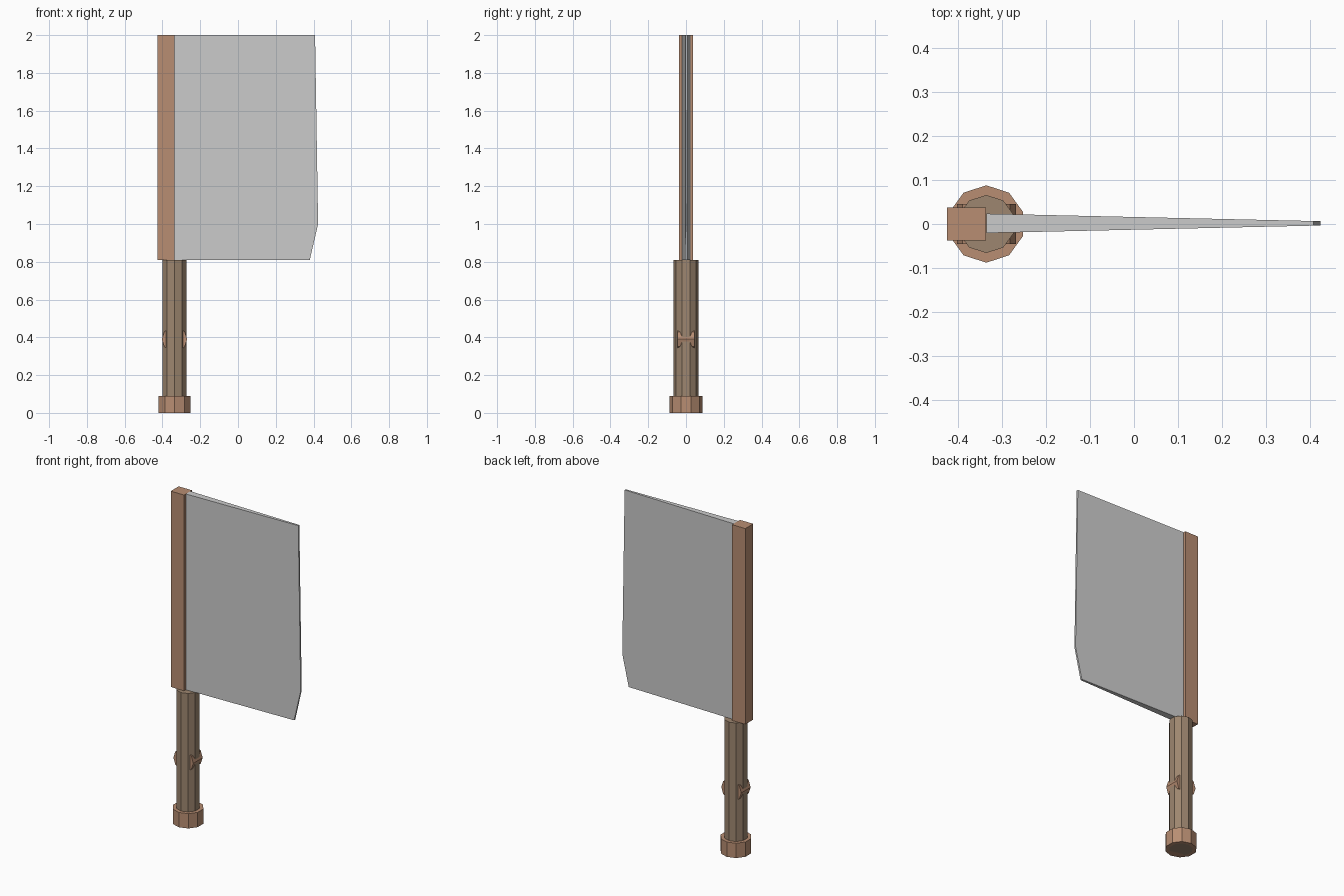
import bpy, bmesh, math
from mathutils import Matrix

if "Cube" in bpy.data.objects:
    bpy.data.objects.remove(bpy.data.objects["Cube"])

HX = -0.336  # handle axis


def material(name, rgb):
    m = bpy.data.materials.new(name)
    m.diffuse_color = (*rgb, 1)
    m.use_nodes = True
    m.node_tree.nodes["Principled BSDF"].inputs["Base Color"].default_value = m.diffuse_color
    return m


wood = material("brown_wood", (0.48, 0.27, 0.17))
grip = material("dark_grip", (0.34, 0.24, 0.16))


def finish(name, bm, mat=None):
    bmesh.ops.recalc_face_normals(bm, faces=bm.faces)
    me = bpy.data.meshes.new(name)
    bm.to_mesh(me)
    bm.free()
    ob = bpy.data.objects.new(name, me)
    bpy.context.collection.objects.link(ob)
    if mat:
        me.materials.append(mat)
    return ob


def decagon(name, radius, depth, matrix, mat):
    bm = bmesh.new()
    bmesh.ops.create_cone(bm, cap_ends=True, segments=10, radius1=radius,
                          radius2=radius, depth=depth, matrix=matrix)
    return finish(name, bm, mat)


# ten-sided handle and pommel, one corner pointing along y
decagon("handle", 0.066, 0.81,
        Matrix.Translation((HX, 0, 0.405)) @ Matrix.Rotation(math.pi / 2, 4, 'Z')
        @ Matrix.Rotation(math.pi / 2, 4, 'Z'), grip)
decagon("pommel", 0.088, 0.09, Matrix.Translation((HX, 0, 0.045)), wood)

# rivet through the grip, corners pointing along x
decagon("rivet", 0.067, 0.09,
        Matrix.Translation((HX, 0, 0.39)) @ Matrix.Rotation(math.pi / 2, 4, 'X')
        @ Matrix.Rotation(math.pi / 2, 4, 'Z'), wood)

# square spine along the back of the blade
bm = bmesh.new()
bmesh.ops.create_cube(bm, size=1, matrix=Matrix.Translation((-0.381, 0, 1.405))
                      @ Matrix.Diagonal((0.089, 0.076, 1.19, 1)))
finish("spine", bm, wood)

# blade: outline in x-z, thickness tapering toward the cutting edge
outline = [(HX, 0.81), (0.38, 0.81), (0.424, 1.0), (0.408, 2.0), (HX, 2.0)]
bm = bmesh.new()
sides = []
for s in (-1, 1):
    sides.append([bm.verts.new((x, 0.0015 + s * (0.022 - 0.0225 * (x - HX)), z))
                  for x, z in outline])
    bm.faces.new(sides[-1])
n = len(outline)
for i in range(n):
    j = (i + 1) % n
    bm.faces.new((sides[0][i], sides[0][j], sides[1][j], sides[1][i]))
finish("blade", bm)
